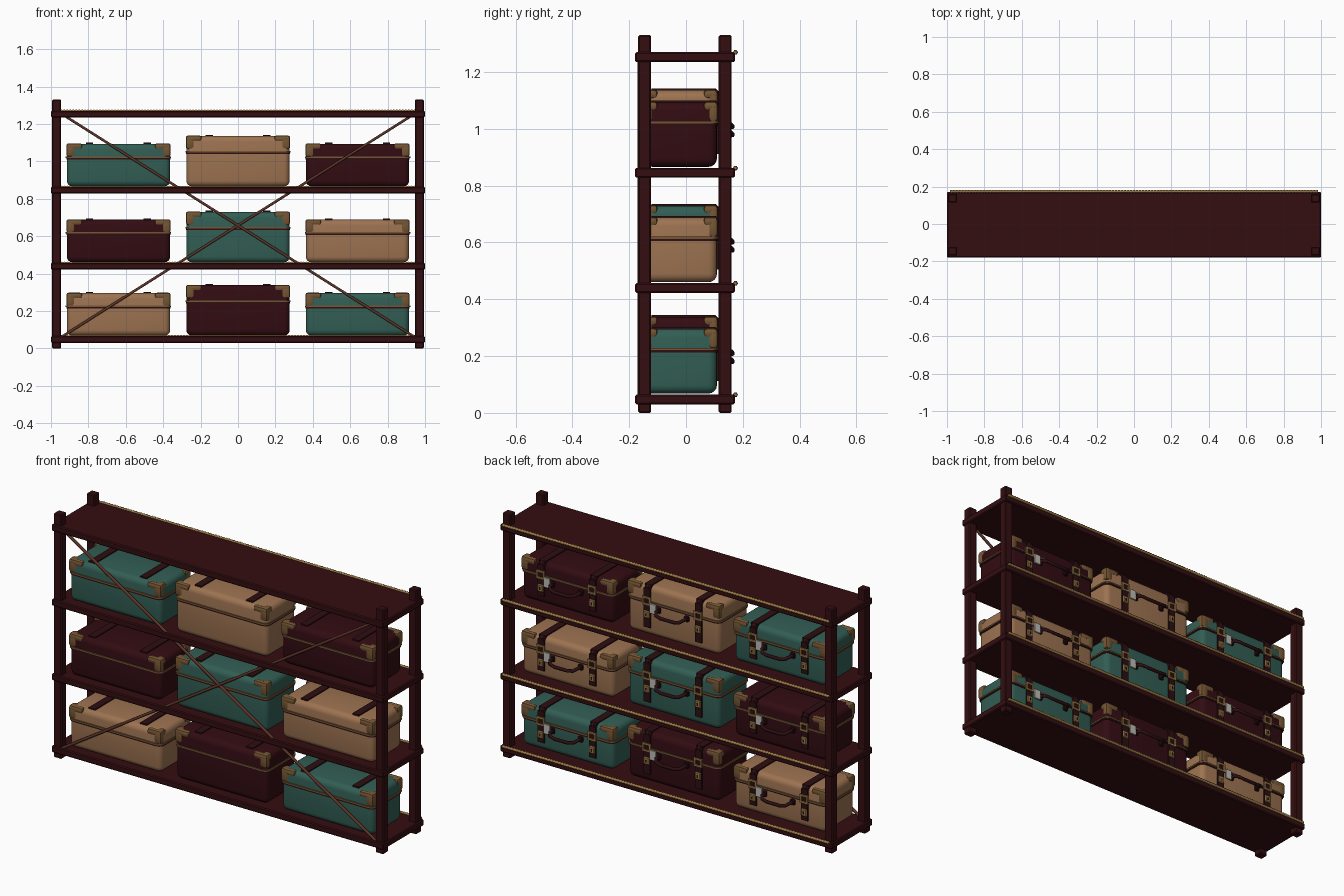
import bpy, bmesh
from mathutils import Vector

if "Cube" in bpy.data.objects:
    bpy.data.objects.remove(bpy.data.objects["Cube"], do_unlink=True)


def material(name, *rgb):
    col = [(c / 255 / 12.92 if c < 11 else ((c / 255 + 0.055) / 1.055) ** 2.4) for c in rgb] + [1]
    m = bpy.data.materials.new(name)
    m.use_nodes = True
    m.diffuse_color = col
    bsdf = m.node_tree.nodes["Principled BSDF"]
    bsdf.inputs["Base Color"].default_value = col
    bsdf.inputs["Roughness"].default_value = 0.7
    return m


WOOD = material("dark mahogany", 52, 14, 17)
TAN = material("tan leather", 157, 115, 81)
OXBLOOD = material("oxblood leather", 50, 12, 18)
GREEN = material("green leather", 50, 94, 84)
STRAP = material("strap leather", 44, 14, 18)
BRASS = material("brass", 158, 124, 70)
AGED = material("aged brass", 118, 86, 52)
COPPER = material("brace copper", 92, 52, 40)
SILVER = material("silver tag", 190, 188, 180)


def smooth(ob, angle=0.6):
    bpy.ops.object.select_all(action="DESELECT")
    ob.select_set(True)
    bpy.context.view_layer.objects.active = ob
    bpy.ops.object.shade_smooth_by_angle(angle=angle)


def box(name, lo, hi, mat, bevel=0.0, segments=1, upright_only=False):
    """Axis-aligned box between two corners, with optional rounded edges."""
    lo, hi = Vector(lo), Vector(hi)
    bm = bmesh.new()
    bmesh.ops.create_cube(bm, size=1)
    for v in bm.verts:
        v.co = (lo + hi) / 2 + v.co * (hi - lo)
    if bevel:
        edges = [e for e in bm.edges if not upright_only
                 or abs(e.verts[0].co.z - e.verts[1].co.z) > 1e-5]
        bmesh.ops.bevel(bm, geom=edges, offset=bevel, segments=segments,
                        profile=0.5, affect="EDGES")
    me = bpy.data.meshes.new(name)
    bm.to_mesh(me)
    bm.free()
    me.materials.append(mat)
    ob = bpy.data.objects.new(name, me)
    bpy.context.collection.objects.link(ob)
    if segments > 1:
        smooth(ob)
    return ob


def tube(name, points, radius, mat, radii=None, resolution=1):
    """Round rod along a polyline."""
    cu = bpy.data.curves.new(name, "CURVE")
    cu.dimensions = "3D"
    cu.bevel_depth = radius
    cu.bevel_resolution = resolution
    cu.use_fill_caps = True
    sp = cu.splines.new("POLY")
    sp.points.add(len(points) - 1)
    for i, p in enumerate(points):
        sp.points[i].co = (*p, 1)
        sp.points[i].radius = radii[i] if radii else 1
    cu.materials.append(mat)
    ob = bpy.data.objects.new(name, cu)
    bpy.context.collection.objects.link(ob)
    return ob


# Shelving frame: posts, boards and beaded brass edge
for side in (-1, 1):
    for label, y in (("front", -0.146), ("back", 0.138)):
        x = side * 0.97
        box(f"{label}_post", (x - 0.024, y - 0.023, 0), (x + 0.024, y + 0.023, 1.33), WOOD, 0.005)

SHELF_TOPS = (0.065, 0.457, 0.863, 1.27)
for top in SHELF_TOPS:
    box("shelf", (-1, -0.179, top - 0.035), (1, 0.172, top), WOOD, 0.005)
    count = 247
    beads = [(-0.985 + 1.97 * i / (count - 1), 0.174, top - 0.001) for i in range(count)]
    tube("brass_edging", beads, 0.009, BRASS, [1 if i % 2 else 0.65 for i in range(count)])

# Crossed braces on the front
for side in (-1, 1):
    tube("cross_brace", [(-0.945 * side, -0.163, 1.255), (0.945 * side, -0.163, 0.06)], 0.008, COPPER)

# Suitcases
HALF, FRONT, BACK = 0.276, -0.147, 0.109


def corner_cap(cx, z, sx, sy):
    """Stepped metal guard wrapping one top corner."""
    x = cx + sx * (HALF + 0.003)
    y = (BACK if sy > 0 else FRONT) + sy * 0.003
    for w, d, h in ((0.085, 0.03, 0.03), (0.045, 0.032, 0.07), (0.04, 0.05, 0.03)):
        xs, ys = sorted((x, x - sx * w)), sorted((y, y - sy * d))
        box("corner_cap", (xs[0], ys[0], z - h), (xs[1], ys[1], z + 0.002), AGED, 0.012, 2)


def frame(x, y, z, w, h, t):
    """Rectangular buckle made of four bars."""
    for s in (-1, 1):
        xa, za = x + s * w / 2, z + s * h / 2
        box("buckle_side", (xa - t, y, z - h / 2), (xa + t, y + 0.008, z + h / 2), BRASS)
        box("buckle_bar", (x - w / 2 - t, y, za - t), (x + w / 2 + t, y + 0.008, za + t), BRASS)


def suitcase(cx, base, height, leather):
    top, seam = base + height, base + height * 0.675
    box("suitcase_body", (cx - HALF, FRONT, base), (cx + HALF, BACK, top), leather, 0.03, 4)
    # Metal rim and dark gap where the lid closes
    for name, dz, grow, mat in (("lid_rim", 0.003, 0.006, AGED), ("lid_gap", -0.005, 0.003, STRAP)):
        box(name, (cx - HALF - grow, FRONT - grow, seam + dz - 0.004),
            (cx + HALF + grow, BACK + grow, seam + dz + 0.004), mat, 0.03, 3, True)
    for sx in (-1, 1):
        for sy in (-1, 1):
            corner_cap(cx, top, sx, sy)
        # Strap over the lid and down the opening side, with buckle and lock
        x = cx + sx * 0.155
        box("strap_top", (x - 0.02, FRONT + 0.025, top - 0.004), (x + 0.02, BACK - 0.006, top + 0.006), STRAP)
        bend = box("strap_bend", (x - 0.02, BACK - 0.032, top - 0.032),
                   (x + 0.02, BACK + 0.007, top + 0.006), STRAP, 0.012)
        box("strap_side", (x - 0.02, BACK - 0.004, base + 0.045), (x + 0.02, BACK + 0.007, top - 0.015), STRAP)
        frame(x, BACK + 0.005, seam + 0.008, 0.04, 0.036, 0.005)
        box("lock_plate", (x - 0.017, BACK, seam - 0.085), (x + 0.017, BACK + 0.014, seam - 0.045), BRASS, 0.004)
        box("keyhole", (x - 0.004, BACK + 0.01, seam - 0.073),
            (x + 0.004, BACK + 0.016, seam - 0.059), STRAP)
        # Handle mounts
        hx = cx + sx * 0.085
        box("handle_mount", (hx - 0.013, BACK - 0.002, seam - 0.042),
            (hx + 0.013, BACK + 0.014, seam - 0.012), STRAP, 0.004)
    # Carrying handle
    z = seam - 0.027
    path = [(-0.085, 0.0, 0), (-0.083, 0.03, 0), (-0.07, 0.05, -0.008), (-0.04, 0.054, -0.014)]
    path += [(-px, py, pz) for px, py, pz in reversed(path)]
    tube("handle", [(cx + px, BACK + py, z + pz) for px, py, pz in path], 0.009, STRAP, resolution=2)
    # Luggage tag
    box("luggage_tag", (cx + 0.092, BACK + 0.012, seam - 0.05),
        (cx + 0.132, BACK + 0.019, seam + 0.005), SILVER, 0.002)


colours = (TAN, OXBLOOD, GREEN)
for row, shelf_top in enumerate(SHELF_TOPS[:3]):
    for col in range(3):
        suitcase((col - 1) * 0.639, shelf_top + 0.003, 0.27 if col == 1 else 0.228,
                 colours[(row + col) % 3])
